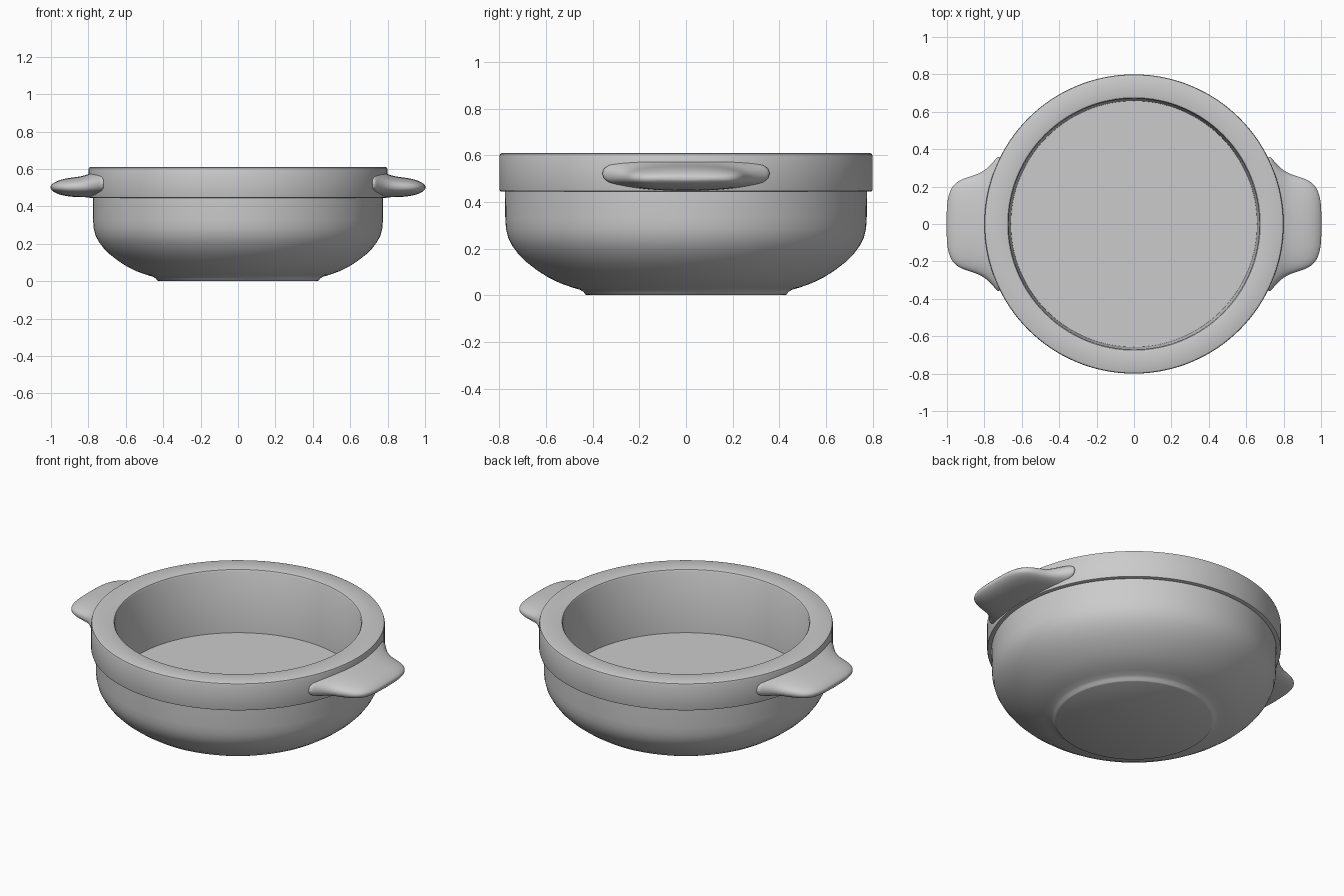
import bpy, bmesh
from math import sin, cos, pi, radians

if "Cube" in bpy.data.objects:
    bpy.data.objects.remove(bpy.data.objects["Cube"])


def finish(bm, name, angle):
    bmesh.ops.recalc_face_normals(bm, faces=bm.faces)
    mesh = bpy.data.meshes.new(name)
    bm.to_mesh(mesh)
    bm.free()
    obj = bpy.data.objects.new(name, mesh)
    bpy.context.collection.objects.link(obj)
    bpy.ops.object.select_all(action='DESELECT')
    obj.select_set(True)
    bpy.context.view_layer.objects.active = obj
    bpy.ops.object.shade_smooth_by_angle(angle=radians(angle))
    return obj


def lathe(name, profile, steps=128):
    bm = bmesh.new()
    verts = [bm.verts.new((r, 0, z)) for r, z in profile]
    edges = [bm.edges.new(p) for p in zip(verts, verts[1:])]
    bmesh.ops.spin(bm, geom=verts + edges, cent=(0, 0, 0), axis=(0, 0, 1),
                   angle=2 * pi, steps=steps, use_duplicate=False)
    bmesh.ops.remove_doubles(bm, verts=bm.verts, dist=1e-4)
    return finish(bm, name, 40)


# Bowl: foot, rounded belly, overhanging rim band, straight inner wall, floor
lathe("bowl", [
    (0, 0), (0.425, 0), (0.432, 0.004), (0.44, 0.015), (0.455, 0.024),
    (0.49, 0.034), (0.54, 0.052), (0.59, 0.076), (0.64, 0.108),
    (0.685, 0.143), (0.72, 0.178), (0.745, 0.212), (0.762, 0.245),
    (0.772, 0.285), (0.775, 0.33), (0.776, 0.445),
    (0.793, 0.445), (0.798, 0.447), (0.80, 0.453),
    (0.80, 0.597), (0.797, 0.606), (0.788, 0.61),
    (0.685, 0.61), (0.675, 0.607), (0.67, 0.598),
    (0.658, 0.235), (0, 0.235)])


# Handle cross-sections: x, half width, bottom z, top z
SECTIONS = [
    (0.70, 0.400, 0.448, 0.600), (0.74, 0.348, 0.448, 0.592),
    (0.78, 0.303, 0.448, 0.580), (0.82, 0.275, 0.448, 0.564),
    (0.87, 0.257, 0.449, 0.556), (0.92, 0.242, 0.454, 0.550),
    (0.96, 0.217, 0.464, 0.539), (0.985, 0.178, 0.476, 0.526),
    (0.998, 0.125, 0.488, 0.515), (1.002, 0.07, 0.495, 0.508)]


def handle(name, side, count=28):
    bm = bmesh.new()
    rings = []
    for x, w, lo, hi in SECTIONS:
        ring = []
        for i in range(count):
            c, s = cos(2 * pi * i / count), sin(2 * pi * i / count)
            y = w * abs(c) ** 0.8 * (1 if c > 0 else -1)
            z = (hi - lo) / 2 * abs(s) ** 0.8 * (1 if s > 0 else -1)
            ring.append(bm.verts.new((side * x, y, (lo + hi) / 2 + z)))
        rings.append(ring)
    for a, b in zip(rings, rings[1:]):
        for i in range(count):
            j = (i + 1) % count
            bm.faces.new((a[i], a[j], b[j], b[i]))
    bm.faces.new(rings[0])
    bm.faces.new(rings[-1])
    obj = finish(bm, name, 180)
    sub = obj.modifiers.new("smooth", 'SUBSURF')
    sub.levels = sub.render_levels = 2


handle("handle_right", 1)
handle("handle_left", -1)
